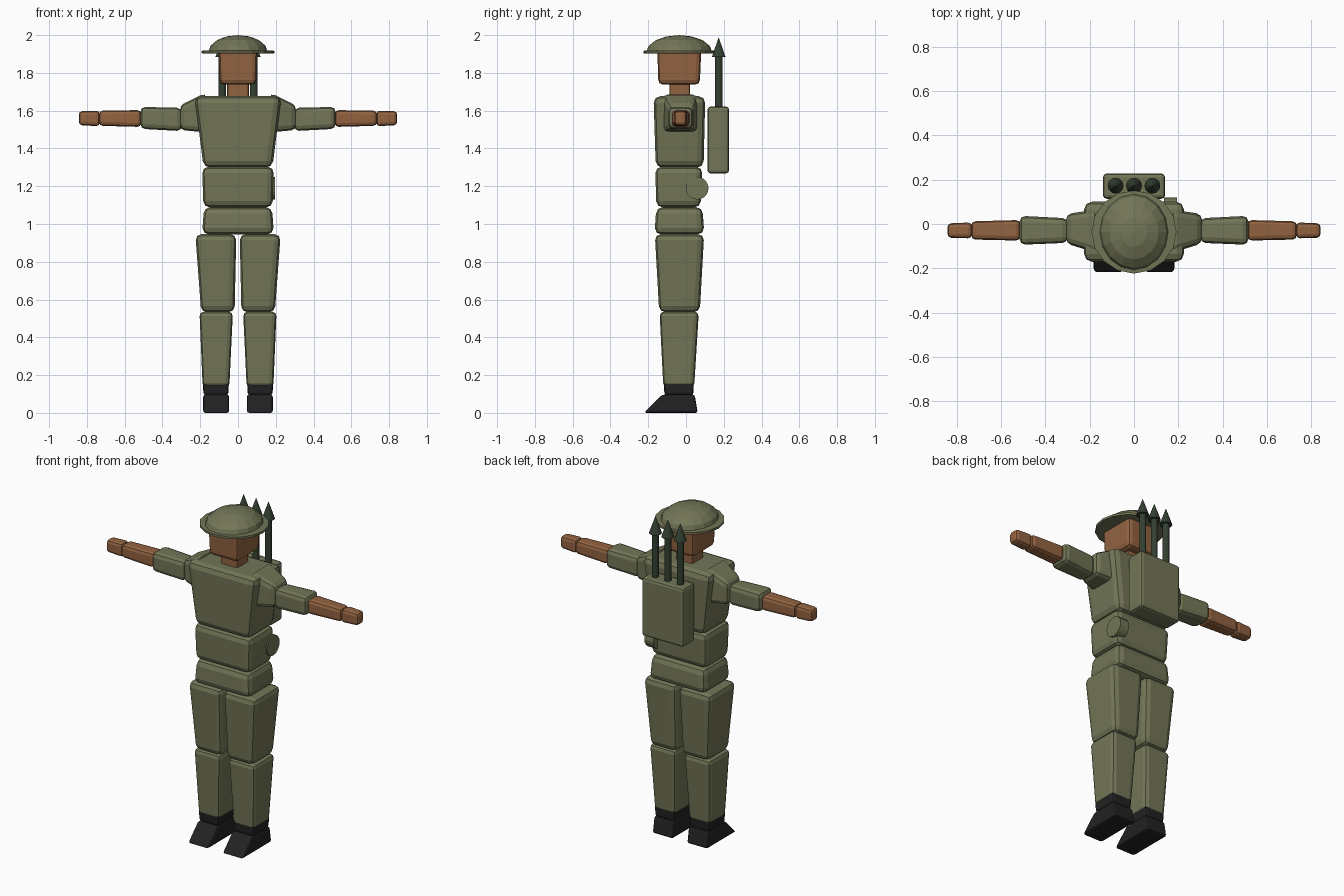
import bpy, bmesh, math
from mathutils import Matrix

if "Cube" in bpy.data.objects:
    bpy.data.objects.remove(bpy.data.objects["Cube"])


def material(name, rgb):
    m = bpy.data.materials.new(name)
    m.diffuse_color = (*rgb, 1)
    m.use_nodes = True
    m.node_tree.nodes["Principled BSDF"].inputs["Base Color"].default_value = m.diffuse_color
    return m


OLIVE = material("olive cloth", (0.17, 0.18, 0.095))
SKIN = material("skin", (0.29, 0.125, 0.052))
BLACK = material("black leather", (0.016, 0.016, 0.016))
DARK = material("dark green metal", (0.034, 0.052, 0.032))


def finish(name, bm, mat):
    bmesh.ops.recalc_face_normals(bm, faces=bm.faces)
    me = bpy.data.meshes.new(name)
    bm.to_mesh(me)
    bm.free()
    me.materials.append(mat)
    ob = bpy.data.objects.new(name, me)
    bpy.context.collection.objects.link(ob)
    return ob


def block(name, axis, a, rect_a, b, rect_b, mat, bevel, side=1):
    """Rounded tapered box between two rectangles along z (x, y) or x (y, z)."""
    bm = bmesh.new()
    ends = []
    for t, (u0, u1, v0, v1) in ((a, rect_a), (b, rect_b)):
        ring = []
        for u, v in ((u0, v0), (u1, v0), (u1, v1), (u0, v1)):
            x, y, z = (u, v, t) if axis == "z" else (t, u, v)
            ring.append(bm.verts.new((x * side, y, z)))
        ends.append(ring)
    lo, hi = ends
    bm.faces.new(lo)
    bm.faces.new(hi)
    for i in range(4):
        j = (i + 1) % 4
        bm.faces.new((lo[i], lo[j], hi[j], hi[i]))
    bmesh.ops.recalc_face_normals(bm, faces=bm.faces)
    bmesh.ops.bevel(bm, geom=bm.edges[:], offset=bevel, offset_type="OFFSET",
                    segments=2, profile=0.5, affect="EDGES", clamp_overlap=True)
    return finish(name, bm, mat)


def lathe(name, profile, centre, mat, sides):
    """Turned solid from (rx, ry, z) rings, closed at both ends."""
    bm = bmesh.new()
    rings = []
    for rx, ry, z in profile:
        if rx == 0:
            rings.append([bm.verts.new((centre[0], centre[1], z))])
        else:
            rings.append([bm.verts.new((centre[0] + rx * math.cos(2 * math.pi * i / sides),
                                        centre[1] + ry * math.sin(2 * math.pi * i / sides), z))
                          for i in range(sides)])
    for p, q in zip(rings, rings[1:]):
        for i in range(sides):
            j = (i + 1) % sides
            if len(p) == 1:
                bm.faces.new((p[0], q[j], q[i]))
            elif len(q) == 1:
                bm.faces.new((p[i], p[j], q[0]))
            else:
                bm.faces.new((p[i], p[j], q[j], q[i]))
    for ring in (rings[0], rings[-1]):
        if len(ring) > 1:
            bm.faces.new(ring)
    return finish(name, bm, mat)


# Body
block("pelvis", "z", 0.945, (-0.19, 0.19, -0.167, 0.097),
      1.09, (-0.18, 0.18, -0.157, 0.087), OLIVE, 0.035)
block("waist", "z", 1.088, (-0.183, 0.183, -0.157, 0.077),
      1.303, (-0.19, 0.19, -0.163, 0.087), OLIVE, 0.033)
block("torso", "z", 1.298, (-0.182, 0.182, -0.16, 0.093),
      1.677, (-0.23, 0.23, -0.172, 0.102), OLIVE, 0.036)

# Head
block("neck", "z", 1.655, (-0.057, 0.057, -0.088, 0.022),
      1.765, (-0.057, 0.057, -0.088, 0.022), SKIN, 0.012)
block("head", "z", 1.738, (-0.096, 0.096, -0.146, 0.073),
      1.95, (-0.103, 0.103, -0.153, 0.082), SKIN, 0.024)

# Helmet: thin brim with a slightly longer dome
lathe("helmet_brim", [(0.17, 0.172, 1.902), (0.192, 0.188, 1.904),
                      (0.192, 0.188, 1.917), (0.15, 0.165, 1.919)],
      (0, -0.036), OLIVE, 16)
dome = [(0.158 * math.cos(a), 0.175 * math.cos(a), 1.908 + 0.092 * math.sin(a))
        for a in (math.radians(d) for d in (0, 22.5, 45, 67.5))]
lathe("helmet_dome", dome + [(0, 0, 2.0)], (0, -0.036), OLIVE, 16)

# Arms and legs, one set per side
for side, tag in ((1, "left"), (-1, "right")):
    block(tag + "_shoulder", "x", 0.17, (-0.13, 0.065, 1.485, 1.695),
          0.308, (-0.088, 0.045, 1.498, 1.628), OLIVE, 0.027, side)
    block(tag + "_upper_arm", "x", 0.298, (-0.085, 0.026, 1.492, 1.615),
          0.517, (-0.094, 0.037, 1.504, 1.62), OLIVE, 0.026, side)
    block(tag + "_forearm", "x", 0.513, (-0.075, 0.018, 1.514, 1.603),
          0.736, (-0.07, 0.012, 1.52, 1.6), SKIN, 0.02, side)
    block(tag + "_hand", "x", 0.732, (-0.065, 0.007, 1.518, 1.6),
          0.843, (-0.062, 0.003, 1.523, 1.597), SKIN, 0.018, side)
    block(tag + "_thigh", "z", 0.533, (0.018, 0.195, -0.142, 0.073),
          0.946, (0.009, 0.226, -0.165, 0.096), OLIVE, 0.032, side)
    block(tag + "_shin", "z", 0.133, (0.046, 0.187, -0.12, 0.043),
          0.536, (0.027, 0.204, -0.14, 0.068), OLIVE, 0.024, side)
    block(tag + "_ankle", "z", 0.093, (0.052, 0.182, -0.114, 0.038),
          0.16, (0.048, 0.187, -0.118, 0.042), BLACK, 0.014, side)
    block(tag + "_boot", "z", 0.0, (0.047, 0.184, -0.222, 0.062),
          0.097, (0.047, 0.184, -0.125, 0.046), BLACK, 0.012, side)

# Backpack and three rockets
block("backpack", "z", 1.268, (-0.14, 0.14, 0.114, 0.228),
      1.622, (-0.14, 0.14, 0.114, 0.228), OLIVE, 0.016)
for i, x in enumerate((-0.083, 0, 0.083)):
    lathe("rocket_%d" % (i + 1), [(0.019, 0.019, 1.6), (0.019, 0.019, 1.885),
                                  (0.036, 0.036, 1.885), (0, 0, 1.988)],
          (x, 0.173), DARK, 12)

# Canteen on the hip
canteen = lathe("canteen", [(0.06, 0.06, -0.03), (0.06, 0.06, 0.03)], (0, 0), OLIVE, 20)
canteen.data.transform(Matrix.Translation((0.165, 0.059, 1.19)) @ Matrix.Rotation(math.pi / 2, 4, "Y"))
